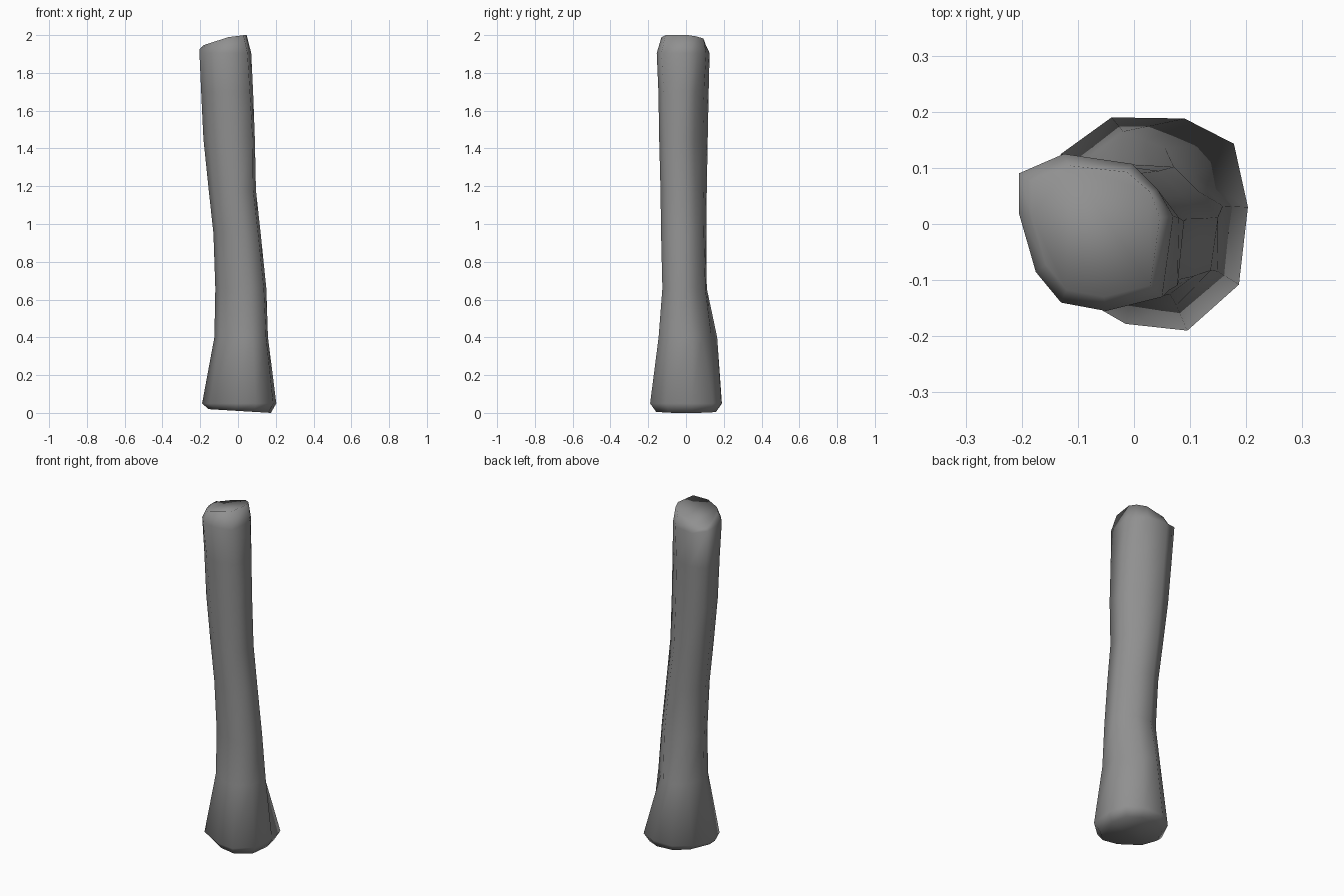
import bpy, bmesh

if "Cube" in bpy.data.objects:
    bpy.data.objects.remove(bpy.data.objects["Cube"])

# Outlines of the foot and the head, counter-clockwise from the right
FOOT = [(.203, .03), (.178, .143), (.09, .188), (-.04, .19), (-.13, .125),
        (-.19, 0), (-.15, -.1), (-.015, -.178), (.095, -.19), (.187, -.108)]
HEAD = [(.07, .015), (.05, .07), (0, .113), (-.125, .127), (-.205, .092),
        (-.205, .02), (-.175, -.085), (-.13, -.14), (-.05, -.155), (.05, -.13)]

# Height, x range, y range, and how far the back right corner is flattened
SECTIONS = [(.05, -.19, .203, -.19, .19, 0), (.4, -.125, .162, -.145, .165, .075),
            (.66, -.12, .15, -.125, .11, .035), (.95, -.13, .12, -.132, .108, .035),
            (1.18, -.155, .095, -.135, .11, .04), (1.45, -.183, .095, -.142, .115, .05),
            (1.7, -.195, .082, -.146, .12, .04), (1.905, -.205, .07, -.155, .125, .015)]


def fit(points, x0, x1, y0, y1):
    """Stretch an outline to fill the given box."""
    xs, ys = zip(*points)
    return [(x0 + (x - min(xs)) / (max(xs) - min(xs)) * (x1 - x0),
             y0 + (y - min(ys)) / (max(ys) - min(ys)) * (y1 - y0)) for x, y in points]


def flatten_corner(points, cut):
    """Push the +x +y corner inwards."""
    limit = max(x + y for x, y in points) - cut
    return [(x - max(0, x + y - limit) / 2, y - max(0, x + y - limit) / 2)
            for x, y in points]


def shrink(points, s):
    cx = sum(p[0] for p in points) / len(points)
    cy = sum(p[1] for p in points) / len(points)
    return [(cx + (x - cx) * s, cy + (y - cy) * s) for x, y in points]


bm = bmesh.new()
rings = []


def add_ring(points, height):
    rings.append([bm.verts.new((x, y, height(x, y))) for x, y in points])


# Rounded, slightly tilted underside
add_ring(shrink(FOOT, .84), lambda x, y: .012 - .06 * x)

# Bent shaft, blending from foot outline to head outline
for z, x0, x1, y0, y1, cut in SECTIONS:
    t = z / 1.905 if z > .05 else 0
    mix = [(a[0] + (b[0] - a[0]) * t, a[1] + (b[1] - a[1]) * t)
           for a, b in zip(FOOT, HEAD)]
    add_ring(flatten_corner(fit(mix, x0, x1, y0, y1), cut),
             lambda x, y: z + (.02 if z > 1.8 and x < -.19 else 0))


# Slanted top with a softened rim
def slant(x, y):
    return 2 - .05 * max(0, .04 - x) - .28 * max(0, -.03 - x) - .25 * max(0, y - .03)


add_ring(shrink(HEAD, .83), slant)

for a, b in zip(rings, rings[1:]):
    n = len(a)
    for i in range(n):
        bm.faces.new((a[i], a[(i + 1) % n], b[(i + 1) % n], b[i]))
bm.faces.new(rings[0][::-1])
bm.faces.new(rings[-1])
bmesh.ops.recalc_face_normals(bm, faces=bm.faces[:])
low = min(v.co.z for v in bm.verts)
for v in rings[0]:
    v.co.z -= low
for f in bm.faces:
    f.smooth = True

mesh = bpy.data.meshes.new("wooden_post")
bm.to_mesh(mesh)
bm.free()
post = bpy.data.objects.new("wooden_post", mesh)
bpy.context.collection.objects.link(post)

# Dark grey finish
dark = bpy.data.materials.new("dark_grey")
dark.diffuse_color = (.28, .28, .28, 1)
dark.use_nodes = True
dark.node_tree.nodes["Principled BSDF"].inputs["Base Color"].default_value = dark.diffuse_color
mesh.materials.append(dark)
